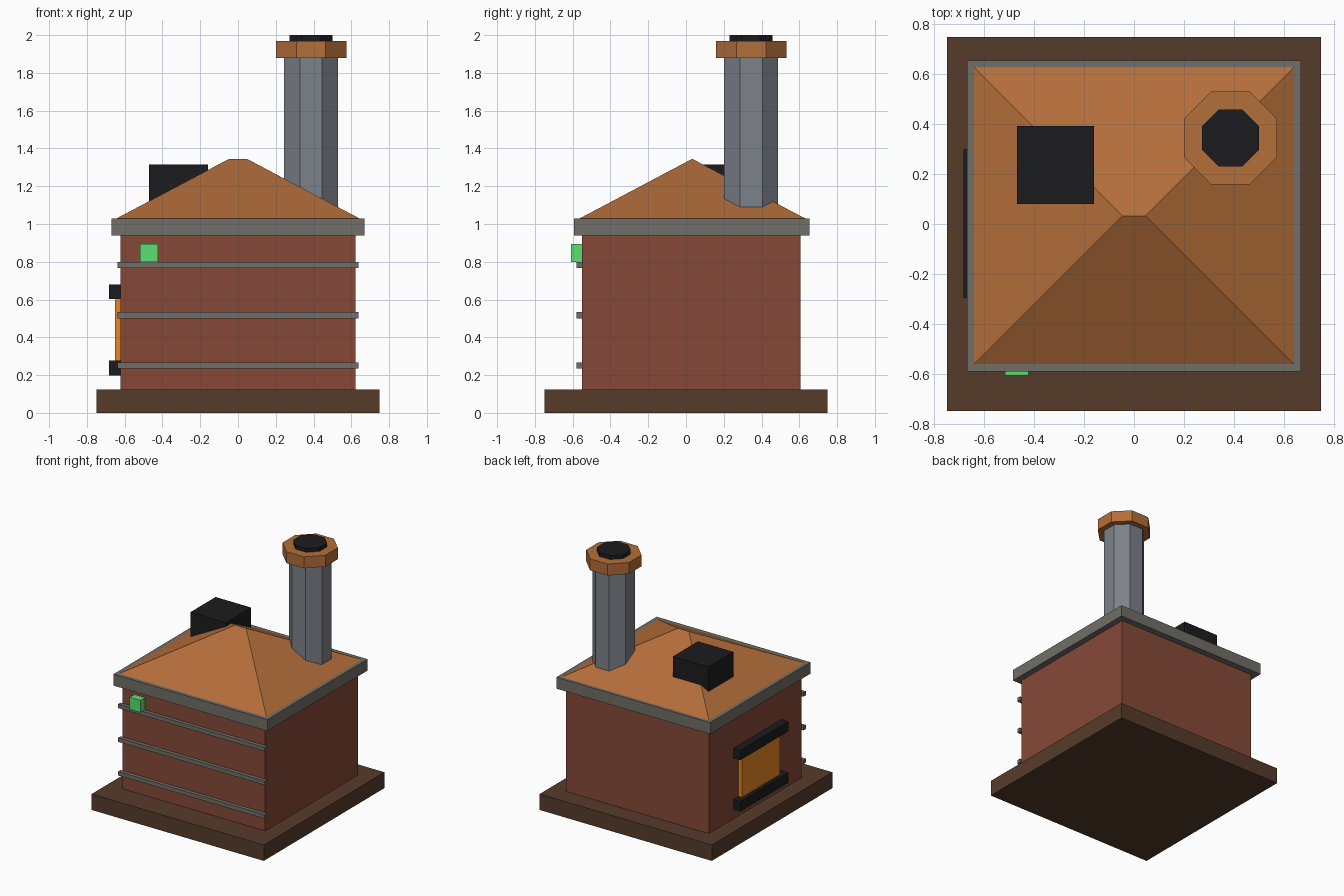
import bpy, bmesh, math

if "Cube" in bpy.data.objects:
    bpy.data.objects.remove(bpy.data.objects["Cube"])


def material(name, r, g, b):
    m = bpy.data.materials.new(name)
    lin = [((c / 255 + 0.055) / 1.055) ** 2.4 for c in (r, g, b)]
    m.diffuse_color = (*lin, 1)
    m.use_nodes = True
    m.node_tree.nodes["Principled BSDF"].inputs["Base Color"].default_value = m.diffuse_color
    return m


BRICK = material("brick", 134, 73, 56)
TIMBER = material("timber", 86, 59, 42)
STONE = material("stone", 112, 110, 103)
CLAY = material("clay", 180, 110, 58)
METAL = material("metal", 124, 130, 138)
BLACK = material("black", 28, 28, 30)
GLOW = material("glow", 232, 134, 36)
GREEN = material("green", 90, 226, 114)


def finish(bm, name, mat):
    bmesh.ops.recalc_face_normals(bm, faces=bm.faces)
    me = bpy.data.meshes.new(name)
    bm.to_mesh(me)
    bm.free()
    me.materials.append(mat)
    ob = bpy.data.objects.new(name, me)
    bpy.context.collection.objects.link(ob)
    return ob


def box(name, xr, yr, zr, mat):
    bm = bmesh.new()
    bmesh.ops.create_cube(bm, size=1)
    for v in bm.verts:
        v.co = [(r[0] + r[1]) / 2 + c * (r[1] - r[0]) for c, r in zip(v.co, (xr, yr, zr))]
    return finish(bm, name, mat)


def octagon(name, x, y, zr, width, mat):
    # width is measured across the flats, which face the axes
    bm = bmesh.new()
    radius = width / 2 / math.cos(math.pi / 8)
    rings = [[bm.verts.new((x + radius * math.cos((i + 0.5) * math.pi / 4),
                            y + radius * math.sin((i + 0.5) * math.pi / 4), z))
              for i in range(8)] for z in zr]
    for ring in rings:
        bm.faces.new(ring)
    for i in range(8):
        j = (i + 1) % 8
        bm.faces.new((rings[0][i], rings[0][j], rings[1][j], rings[1][i]))
    return finish(bm, name, mat)


# Plinth, walls and eaves slab
box("plinth", (-0.75, 0.75), (-0.75, 0.75), (0, 0.125), TIMBER)
box("walls", (-0.622, 0.622), (-0.55, 0.605), (0.125, 0.94), BRICK)
box("eaves", (-0.67, 0.67), (-0.592, 0.655), (0.94, 1.03), STONE)

# Hipped roof with a short ridge
bm = bmesh.new()
a, b, c, d = [bm.verts.new((x, y, 1.03)) for x, y in
              ((-0.642, -0.562), (0.642, -0.562), (0.642, 0.63), (-0.642, 0.63))]
e, f = [bm.verts.new((x, 0.033, 1.345)) for x in (-0.047, 0.047)]
for face in ((a, b, c, d), (a, b, f, e), (b, c, f), (c, d, e, f), (d, a, e)):
    bm.faces.new(face)
finish(bm, "roof", CLAY)

# Chimney stack, collar and flue
for name, zr, width, mat in (("chimney_stack", (1.0, 1.88), 0.285, METAL),
                             ("chimney_collar", (1.88, 1.97), 0.373, CLAY),
                             ("chimney_flue", (1.97, 2.0), 0.228, BLACK)):
    octagon(name, 0.387, 0.345, zr, width, mat)

# Roof vent
box("roof_vent", (-0.47, -0.16), (0.08, 0.392), (1.005, 1.315), BLACK)

# Front courses
for i in range(3):
    z = 0.252 + i * 0.265
    box(f"front_course_{i + 1}", (-0.638, 0.638), (-0.579, -0.549), (z - 0.016, z + 0.016), STONE)

# Glowing furnace opening with lintel and sill on the left wall
box("furnace_opening", (-0.652, -0.62), (-0.24, 0.235), (0.275, 0.6), GLOW)
box("furnace_lintel", (-0.683, -0.62), (-0.297, 0.3), (0.602, 0.68), BLACK)
box("furnace_sill", (-0.683, -0.62), (-0.297, 0.3), (0.198, 0.277), BLACK)

# Indicator lamp
box("indicator_lamp", (-0.518, -0.424), (-0.608, -0.545), (0.8, 0.895), GREEN)
